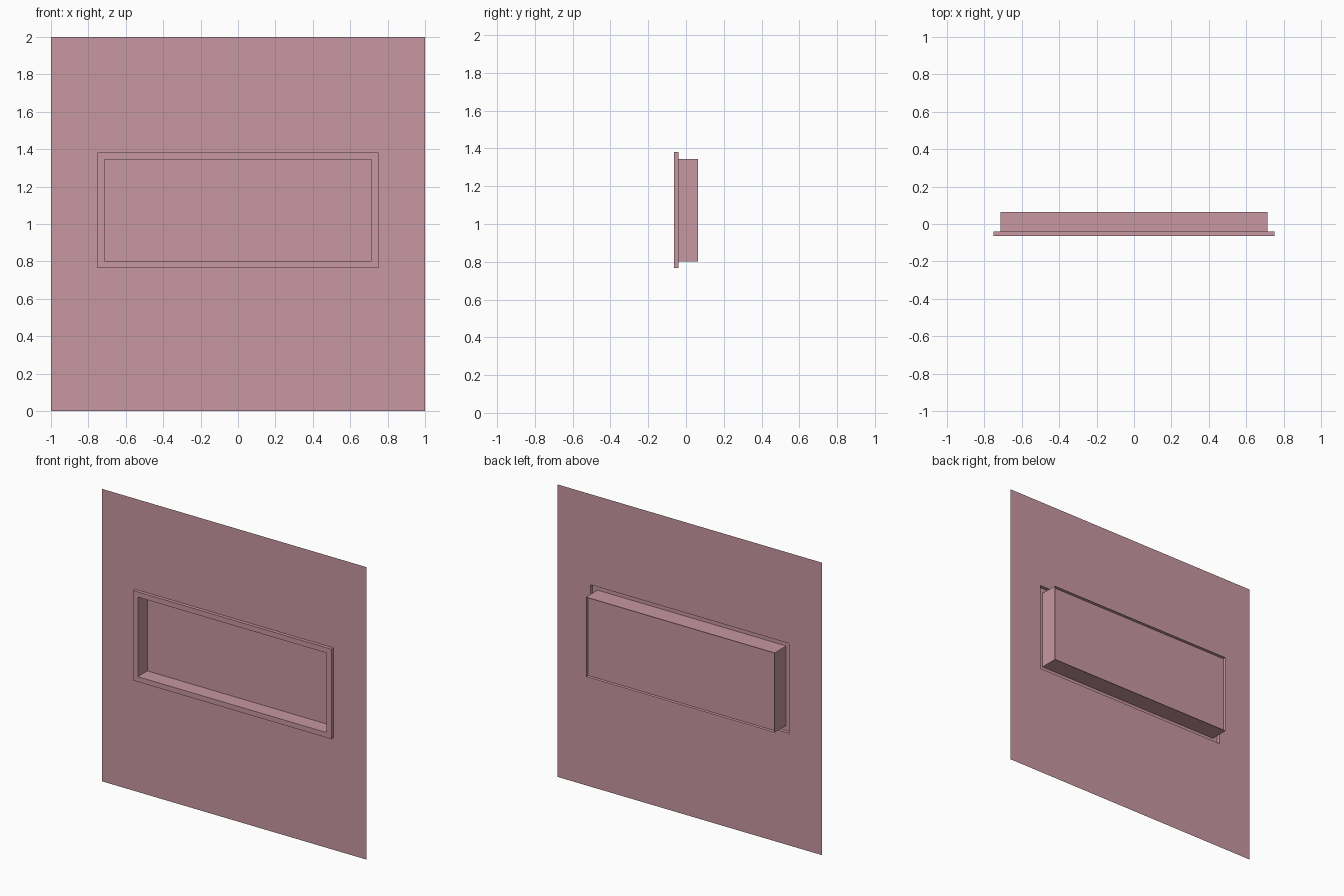
import bpy, bmesh

if "Cube" in bpy.data.objects:
    bpy.data.objects.remove(bpy.data.objects["Cube"])

# Rectangles as (half width, bottom z, top z)
WALL = (1.0, 0.0, 2.0)
OUTER = (0.75, 0.766, 1.381)
INNER = (0.714, 0.801, 1.345)
# Depths along y
FRONT, WALL_Y, PANE_Y, BACK = -0.063, -0.04, 0.04, 0.063

mat = bpy.data.materials.new("rose")
mat.diffuse_color = (0.58, 0.31, 0.36, 1)
mat.use_nodes = True
mat.node_tree.nodes["Principled BSDF"].inputs["Base Color"].default_value = mat.diffuse_color


def ring(bm, rect, y):
    w, lo, hi = rect
    return [bm.verts.new(p) for p in ((-w, y, lo), (w, y, lo), (w, y, hi), (-w, y, hi))]


def sheet(name, rings, cap=False):
    """Bridge a series of rectangular loops into a thin sheet, optionally capped."""
    bm = bmesh.new()
    loops = [ring(bm, r, y) for r, y in rings]
    for a, b in zip(loops, loops[1:]):
        for i in range(4):
            j = (i + 1) % 4
            bm.faces.new((a[i], a[j], b[j], b[i]))
    if cap:
        bm.faces.new(loops[-1])
    mesh = bpy.data.meshes.new(name)
    bm.to_mesh(mesh)
    bm.free()
    mesh.materials.append(mat)
    obj = bpy.data.objects.new(name, mesh)
    bpy.context.collection.objects.link(obj)


# Wall with opening, raised trim, and the sleeve running through to the back
sheet("wall", [(WALL, WALL_Y), (OUTER, WALL_Y)])
sheet("window_frame", [(OUTER, WALL_Y), (OUTER, FRONT), (INNER, FRONT), (INNER, BACK)])

# Pane set slightly in from the back of the sleeve
sheet("window_pane", [(INNER, PANE_Y)], cap=True)
